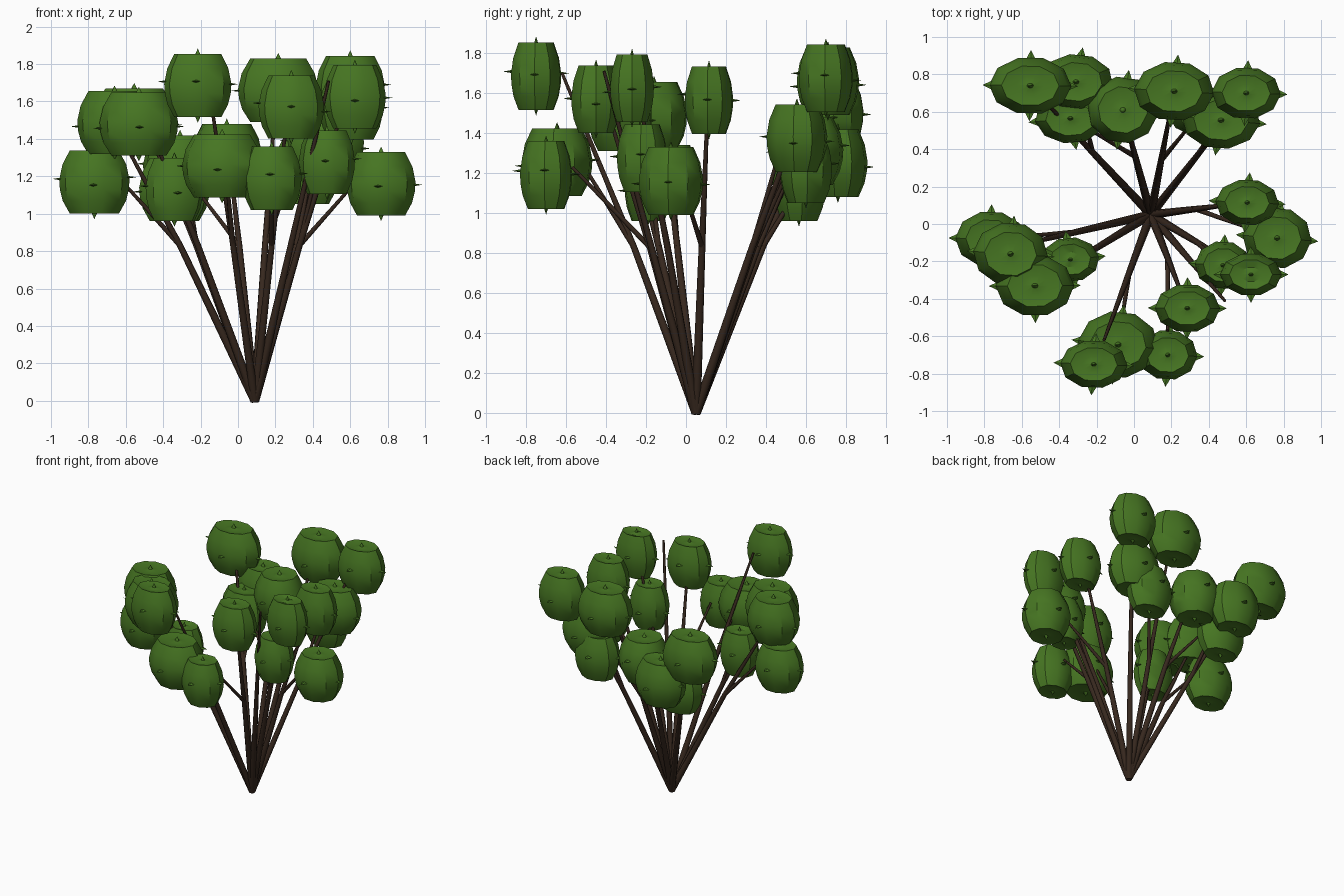
import bpy, bmesh, math, random
from mathutils import Vector, Matrix

if "Cube" in bpy.data.objects:
    bpy.data.objects.remove(bpy.data.objects["Cube"])

random.seed(4)


def material(name, rgb):
    m = bpy.data.materials.new(name)
    m.diffuse_color = (*rgb, 1)
    m.use_nodes = True
    m.node_tree.nodes["Principled BSDF"].inputs["Base Color"].default_value = m.diffuse_color
    return m


LEAF = material("leaf green", (0.062, 0.18, 0.016))
BARK = material("dark bark", (0.038, 0.021, 0.013))


def finish(bm, name, mat, angle):
    bmesh.ops.recalc_face_normals(bm, faces=bm.faces)
    me = bpy.data.meshes.new(name)
    bm.to_mesh(me)
    bm.free()
    me.materials.append(mat)
    ob = bpy.data.objects.new(name, me)
    bpy.context.collection.objects.link(ob)
    bpy.ops.object.select_all(action='DESELECT')
    ob.select_set(True)
    bpy.context.view_layer.objects.active = ob
    bpy.ops.object.shade_smooth_by_angle(angle=math.radians(angle))


# tapered round stick between two points
def stick(bm, a, b, r1, r2):
    d = b - a
    mat = Matrix.Translation((a + b) / 2) @ d.to_track_quat('Z', 'Y').to_matrix().to_4x4()
    bmesh.ops.create_cone(bm, cap_ends=True, segments=8, radius1=r1, radius2=r2,
                          depth=d.length, matrix=mat)


# barrel-shaped leaf clump with dented ends and six pointed leaf tips
PROFILE = [(0.08, 0.98), (0.34, 0.92), (0.70, 1.0), (0.91, 0.54), (1.0, 0.06),
           (0.98, -0.25), (0.90, -0.60), (0.70, -1.0), (0.34, -0.92), (0.08, -0.98)]
SIDES = 10
HALF = 0.169


def clump(name, x, y, z, rx, ry):
    bm = bmesh.new()
    turn = random.uniform(-0.15, 0.15)
    rings = []
    for r, h in PROFILE:
        rings.append([bm.verts.new((x + rx * r * math.cos(2 * math.pi * i / SIDES + turn),
                                    y + ry * r * math.sin(2 * math.pi * i / SIDES + turn),
                                    z + HALF * h)) for i in range(SIDES)])
    for lo, hi in zip(rings, rings[1:]):
        for i in range(SIDES):
            j = (i + 1) % SIDES
            bm.faces.new((lo[i], lo[j], hi[j], hi[i]))
    # end spikes
    for ring, s in ((rings[0], 1), (rings[-1], -1)):
        tip = bm.verts.new((x, y, z + s * (HALF + 0.03)))
        for i in range(SIDES):
            bm.faces.new((ring[i], ring[(i + 1) % SIDES], tip))
    # side spikes
    for k in range(4):
        a = k * math.pi / 2 + turn
        d = Vector((rx * math.cos(a), ry * math.sin(a), 0))
        c = Vector((x, y, z + random.uniform(-0.03, 0.03)))
        u = d.normalized()
        side = Vector((-u.y, u.x, 0)) * 0.024
        up = Vector((0, 0, 0.008))
        root = c + d * 0.93
        base = [bm.verts.new(root + o) for o in (side, up, -side, -up)]
        tip = bm.verts.new(c + d + u * 0.036)
        for i in range(4):
            bm.faces.new((base[i], base[(i + 1) % 4], tip))
    finish(bm, name, LEAF, 35)


# clump centres and radii: x, y, z, rx, ry  (each pair = high clump, low clump of one stem)
PAIRS = [
    ((-0.66, -0.16, 1.487, 0.20, 0.17), (-0.768, -0.08, 1.17, 0.188, 0.15)),
    ((-0.53, -0.33, 1.48, 0.21, 0.165), (-0.34, -0.19, 1.13, 0.155, 0.12)),
    ((-0.215, -0.75, 1.685, 0.18, 0.13), (-0.085, -0.645, 1.255, 0.215, 0.18)),
    ((0.285, -0.45, 1.57, 0.175, 0.13), (0.18, -0.70, 1.19, 0.16, 0.135)),
    ((0.625, -0.27, 1.625, 0.165, 0.115), (0.475, -0.22, 1.275, 0.15, 0.13)),
    ((0.605, 0.115, 1.565, 0.17, 0.125), (0.765, -0.075, 1.16, 0.185, 0.165)),
    ((0.60, 0.70, 1.675, 0.185, 0.14), (0.465, 0.555, 1.375, 0.21, 0.155)),
    ((0.215, 0.71, 1.66, 0.215, 0.16), (0.36, 0.60, 1.22, 0.18, 0.135)),
    ((-0.06, 0.61, 1.31, 0.19, 0.18), (-0.34, 0.565, 1.13, 0.19, 0.135)),
    ((-0.555, 0.74, 1.50, 0.22, 0.155), (-0.31, 0.76, 1.25, 0.20, 0.15)),
]
# stem ends that show beside their clumps
TIPS = {0: (-0.64, -0.12, 1.44), 2: (-0.16, -0.62, 1.70)}
ROOT = Vector((0.09, 0.05, 0))

bm = bmesh.new()
for n, (high, low) in enumerate(PAIRS):
    clump(f"upper_leaf_clump_{n + 1}", *high)
    clump(f"lower_leaf_clump_{n + 1}", *low)
    # main stem, then a thinner side branch leaving it
    end = Vector(TIPS.get(n, (ROOT.x + 0.92 * (high[0] - ROOT.x),
                              ROOT.y + 0.92 * (high[1] - ROOT.y), high[2])))
    fork = ROOT.lerp(end, 0.83 / end.z)
    fork.xy = ROOT.xy.lerp(fork.xy, 0.95)
    stick(bm, ROOT, fork, 0.024, 0.017)
    stick(bm, fork, end, 0.017, 0.008)
    goal = fork.lerp(Vector(low[:3]), 0.75)
    goal.z = low[2] + 0.04
    stick(bm, fork, goal, 0.014, 0.008)
# bare stem between two clumps
stick(bm, ROOT, Vector((0.485, -0.41, 1.71)), 0.024, 0.008)
finish(bm, "stems", BARK, 50)
